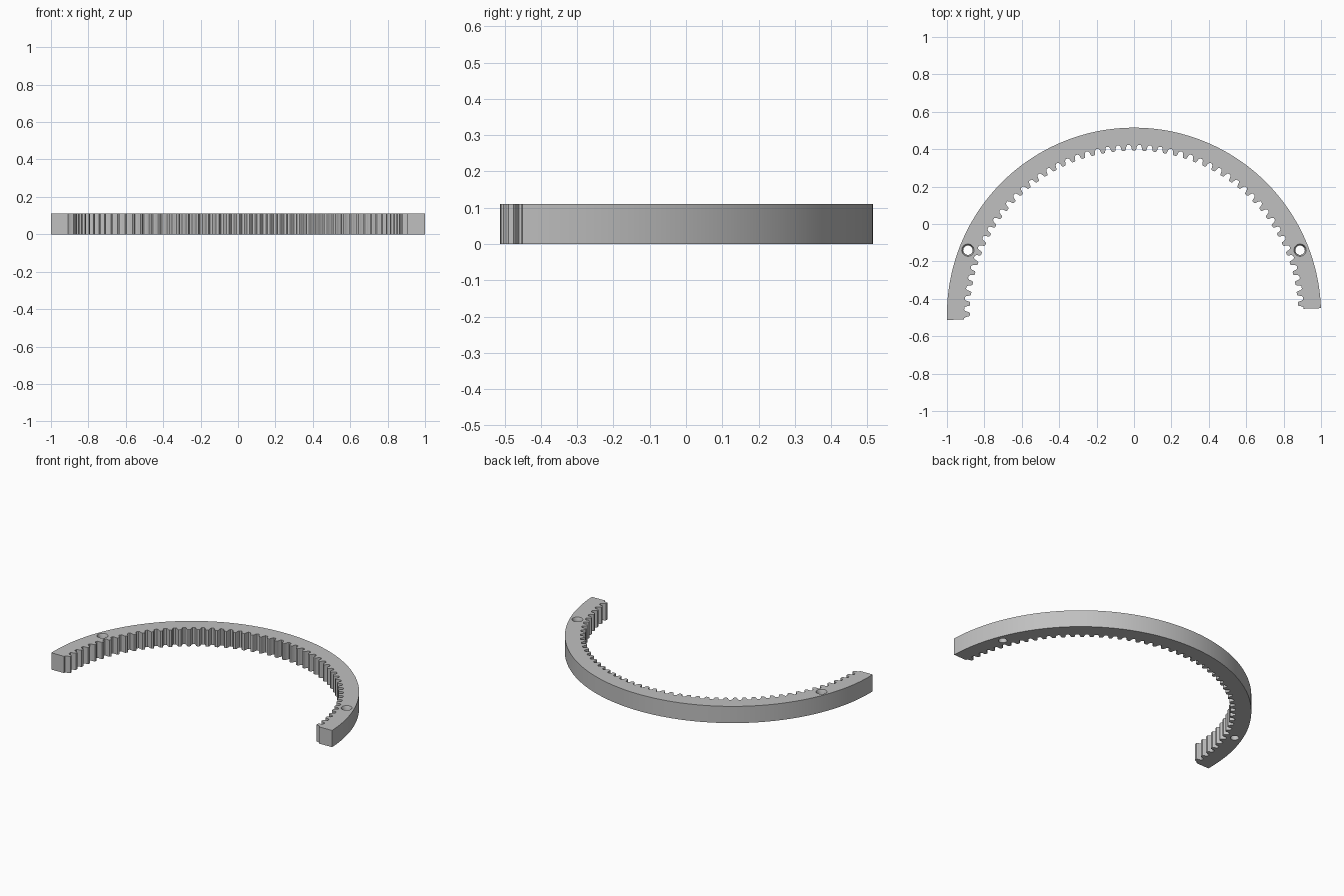
import bpy, bmesh, math

cube = bpy.data.objects.get("Cube")
if cube:
    bpy.data.objects.remove(cube, do_unlink=True)

HEIGHT = 0.11
CENTRE_Y = -0.485
START, END = math.radians(2.0), math.radians(181.6)
TEETH = 50
ROOT, TIP = 0.908, 0.878

steel = bpy.data.materials.new("light_grey")
steel.use_nodes = True
colour = (0.53, 0.53, 0.53, 1)
steel.diffuse_color = colour
steel.node_tree.nodes["Principled BSDF"].inputs["Base Color"].default_value = colour


def finish(name, bm):
    bmesh.ops.recalc_face_normals(bm, faces=bm.faces)
    mesh = bpy.data.meshes.new(name)
    bm.to_mesh(mesh)
    bm.free()
    mesh.materials.append(steel)
    obj = bpy.data.objects.new(name, mesh)
    bpy.context.collection.objects.link(obj)
    return obj


# One tooth: fraction of the pitch, and how far from root to tip
tooth = [(0, 0), (0.12, 0), (0.22, 0.25), (0.30, 0.85), (0.37, 1),
         (0.63, 1), (0.70, 0.85), (0.78, 0.25), (0.88, 0)]
stations = [((i + f) / TEETH, d) for i in range(TEETH) for f, d in tooth] + [(1, 0)]

# Half ring: a rectangular section swept along the arc
bm = bmesh.new()
sections = []
for t, depth in stations:
    a = START + (END - START) * t
    inner = ROOT + (TIP - ROOT) * depth
    section = [bm.verts.new((r * math.cos(a), CENTRE_Y + r * math.sin(a), z))
               for r, z in ((inner, 0), (1, 0), (1, HEIGHT), (inner, HEIGHT))]
    sections.append(section)
for s, n in zip(sections, sections[1:]):
    for k in range(4):
        j = (k + 1) % 4
        bm.faces.new((s[k], s[j], n[j], n[k]))
bm.faces.new(sections[0])
bm.faces.new(sections[-1])
ring = finish("toothed_half_ring", bm)


# Countersunk screw hole cutter
def hole_cutter(x, y):
    bm = bmesh.new()
    profile = [(0.025, -0.05), (0.025, 0.09), (0.033, HEIGHT), (0.033, 0.15)]
    sides = 32
    loops = [[bm.verts.new((x + r * math.cos(math.tau * i / sides),
                            y + r * math.sin(math.tau * i / sides), z))
              for i in range(sides)] for r, z in profile]
    for low, high in zip(loops, loops[1:]):
        for i in range(sides):
            j = (i + 1) % sides
            bm.faces.new((low[i], low[j], high[j], high[i]))
    bm.faces.new(loops[0])
    bm.faces.new(loops[-1])
    cutter = finish("hole_cutter", bm)
    cutter.hide_render = True
    return cutter


bpy.ops.object.select_all(action='DESELECT')
ring.select_set(True)
bpy.context.view_layer.objects.active = ring
for side in (-1, 1):
    cutter = hole_cutter(side * 0.888, -0.14)
    mod = ring.modifiers.new("screw_hole", 'BOOLEAN')
    mod.operation = 'DIFFERENCE'
    mod.solver = 'EXACT'
    mod.object = cutter
    bpy.ops.object.modifier_apply(modifier=mod.name)
    bpy.data.objects.remove(cutter, do_unlink=True)

bpy.ops.object.shade_smooth_by_angle(angle=math.radians(25))
